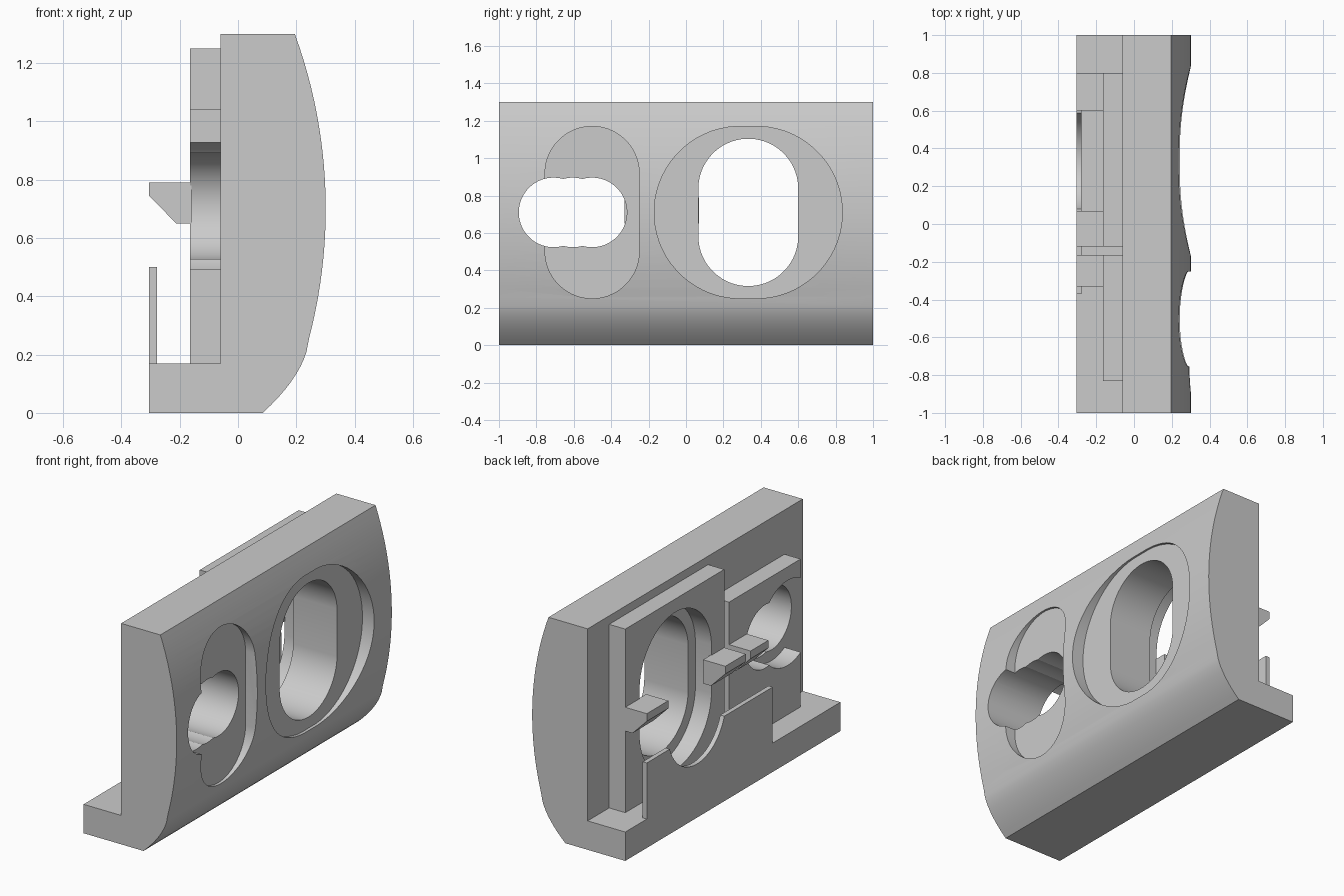
import bpy, bmesh, math

if "Cube" in bpy.data.objects:
    bpy.data.objects.remove(bpy.data.objects["Cube"])

grey = bpy.data.materials.new("light grey")
grey.diffuse_color = (0.6, 0.6, 0.6, 1)
grey.use_nodes = True
grey.node_tree.nodes["Principled BSDF"].inputs["Base Color"].default_value = grey.diffuse_color


def prism(name, points, axis, lo, hi):
    """Extrude a 2D outline: axis 'y' takes (x, z) points, axis 'x' takes (y, z)."""
    def place(p, d):
        return (p[0], d, p[1]) if axis == 'y' else (d, p[0], p[1])
    bm = bmesh.new()
    a = [bm.verts.new(place(p, lo)) for p in points]
    b = [bm.verts.new(place(p, hi)) for p in points]
    bm.faces.new(a)
    bm.faces.new(b[::-1])
    n = len(points)
    for i in range(n):
        j = (i + 1) % n
        bm.faces.new((a[i], b[i], b[j], a[j]))
    bmesh.ops.recalc_face_normals(bm, faces=bm.faces)
    mesh = bpy.data.meshes.new(name)
    bm.to_mesh(mesh)
    bm.free()
    mesh.materials.append(grey)
    obj = bpy.data.objects.new(name, mesh)
    bpy.context.collection.objects.link(obj)
    return obj


def box(name, x, y, z):
    return prism(name, [(x[0], z[0]), (x[1], z[0]), (x[1], z[1]), (x[0], z[1])], 'y', *y)


def oval(cy, cz, r, dy=0.0, dz=0.0, n=64):
    """Rounded outline in y/z, stretched by a straight half length dy or dz."""
    pts = []
    for i in range(n):
        t = 2 * math.pi * (i + 0.5) / n
        c, s = math.cos(t), math.sin(t)
        pts.append((cy + r * c + math.copysign(dy, c), cz + r * s + math.copysign(dz, s)))
    return pts


def cut(obj, outline, lo, hi):
    cutter = prism("cutter", outline, 'x', lo, hi)
    cutter.hide_render = True
    mod = obj.modifiers.new("cut", 'BOOLEAN')
    mod.operation, mod.solver, mod.object = 'DIFFERENCE', 'EXACT', cutter
    bpy.context.view_layer.objects.active = obj
    bpy.ops.object.modifier_apply(modifier=mod.name)
    bpy.data.objects.remove(cutter)


# Outlines of the openings
MID = 0.71
large_hole = oval(0.333, MID, 0.267, dz=0.127)
large_counterbore = oval(0.333, MID, 0.335, dz=0.127)
large_recess = oval(0.333, MID, 0.46, dy=0.043)
small_recess = oval(-0.502, MID, 0.252, dz=0.208)
small_holes = [oval(y, MID, 0.186) for y in (-0.708, -0.605, -0.502)]
small_counterbore = oval(-0.708, MID, 0.25)

# Body: bowed front, rounded lower edge, flat back and a foot
profile = [(-0.305, 0.17), (-0.305, 0)]
for i in range(9):
    t = i / 8
    profile.append(((1 - t) ** 2 * 0.085 + 2 * t * (1 - t) * 0.205 + t * t * 0.235,
                    2 * t * (1 - t) * 0.11 + t * t * 0.21))
for i in range(1, 25):
    z = 0.21 + 1.09 * i / 24
    profile.append((0.301 - 1.75 + math.sqrt(1.75 ** 2 - (z - 0.7) ** 2), z))
profile += [(-0.06, 1.3), (-0.06, 0.17)]
body = prism("body", profile, 'y', -1, 1)
cut(body, large_recess, 0.225, 0.5)
cut(body, small_recess, 0.225, 0.5)
cut(body, large_hole, -0.5, 0.5)
for hole in small_holes:
    cut(body, hole, -0.5, 0.5)

# Raised pads on the back
large_pad = box("large_pad", (-0.165, -0.06), (-0.12, 0.8), (0.17, 1.25))
cut(large_pad, large_counterbore, -0.5, 0.5)
small_pad = box("small_pad", (-0.165, -0.06), (-0.83, -0.165), (0.17, 1.04))
cut(small_pad, small_counterbore, -0.5, 0.5)
for hole in small_holes[1:]:
    cut(small_pad, hole, -0.5, 0.5)

# Thin lip standing on the foot, notched by the large opening
lip = box("lip", (-0.305, -0.278), (-0.37, 0.8), (0.17, 0.5))
cut(lip, large_hole, -0.5, 0.5)

# Hooks with a sloped underside
hook = [(-0.16, 0.79), (-0.305, 0.79), (-0.305, 0.745), (-0.212, 0.65), (-0.16, 0.65)]
for i, (lo, hi) in enumerate([(0.6, 0.8), (-0.12, 0.07), (-0.33, -0.165)]):
    prism(f"hook_{i + 1}", hook, 'y', lo, hi)

# Smooth the curves, keep the edges sharp
for obj in list(bpy.context.scene.objects):
    bpy.ops.object.select_all(action='DESELECT')
    obj.select_set(True)
    bpy.context.view_layer.objects.active = obj
    bpy.ops.object.shade_smooth_by_angle(angle=math.radians(25))
